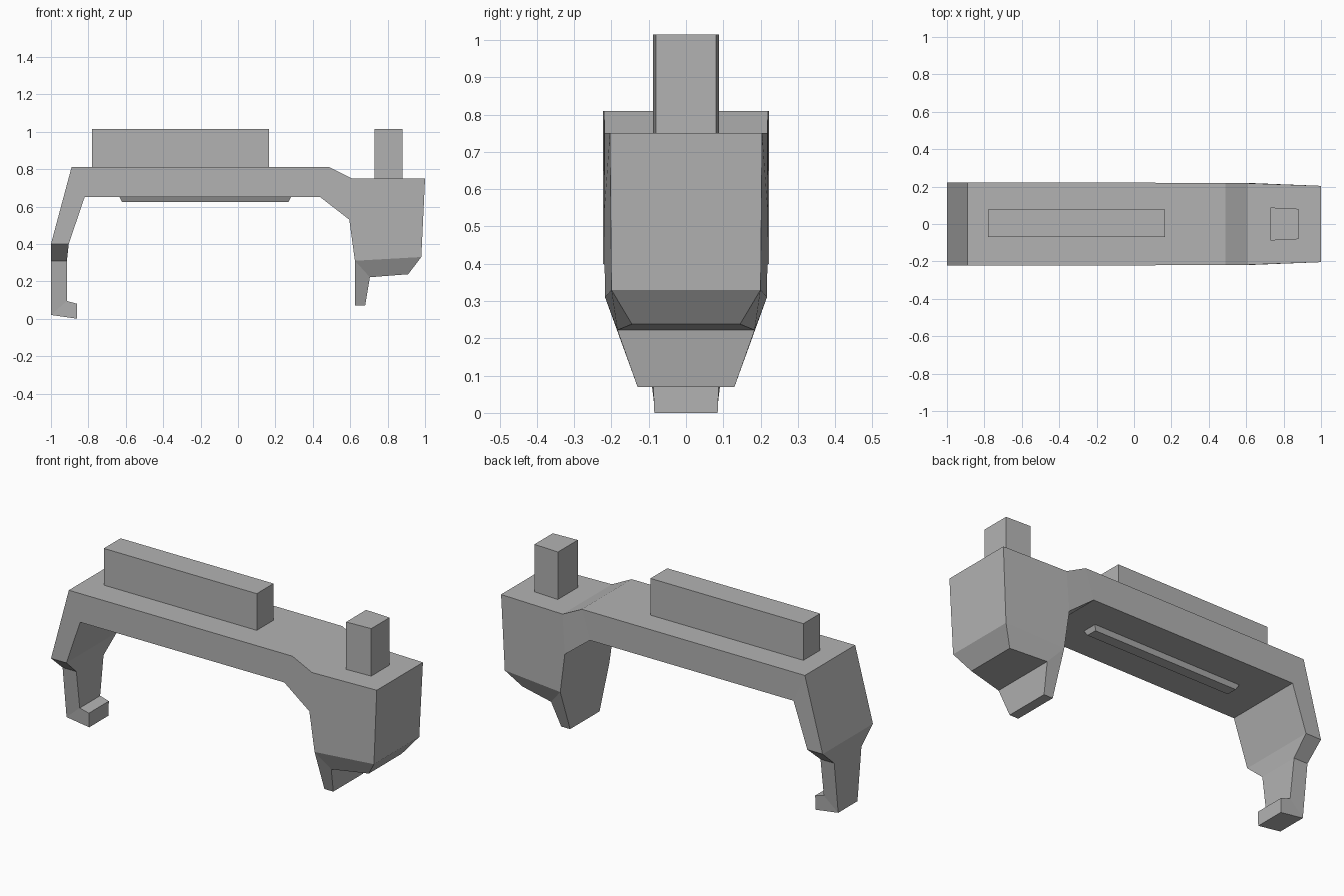
import bpy, bmesh

cube = bpy.data.objects.get("Cube")
if cube:
    bpy.data.objects.remove(cube, do_unlink=True)

grey = bpy.data.materials.new("plain grey")
grey.use_nodes = True
COLOUR = (0.45, 0.45, 0.45, 1)
grey.diffuse_color = COLOUR
grey.node_tree.nodes["Principled BSDF"].inputs["Base Color"].default_value = COLOUR


def slab(name, outline, panels=None, shift=0):
    """Side outline of (x, z, half width), mirrored over y and closed by a rim.
    Panels split the two sides into flat faces."""
    bm = bmesh.new()
    sides = [[bm.verts.new((x, s * w + shift, z)) for x, z, w in outline]
             for s in (-1, 1)]
    count = len(outline)
    for panel in panels or [range(count)]:
        for side in sides:
            bm.faces.new([side[i] for i in panel])
    for i in range(count):
        j = (i + 1) % count
        bm.faces.new((sides[0][i], sides[0][j], sides[1][j], sides[1][i]))
    bmesh.ops.recalc_face_normals(bm, faces=bm.faces)
    mesh = bpy.data.meshes.new(name)
    bm.to_mesh(mesh)
    bm.free()
    mesh.materials.append(grey)
    obj = bpy.data.objects.new(name, mesh)
    bpy.context.collection.objects.link(obj)
    return obj


# Main bracket: hooked foot, upright, beam, elbow, head and prong
frame = [
    (-1, .02, .085), (-1, .31, .12), (-1, .4, .222), (-.89, .81, .222),
    (.49, .81, .22), (.61, .75, .218), (1, .75, .204), (.98, .33, .2),
    (.91, .238, .145), (.705, .222, .184), (.68, .07, .13), (.625, .07, .13),
    (.625, .31, .217), (.595, .53, .22), (.44, .65, .22), (-.82, .65, .222),
    (-.905, .4, .222), (-.915, .31, .12), (-.915, .095, .09),
    (-.86, .08, .088), (-.86, 0, .085),
]
panels = [
    (0, 1, 17, 18), (0, 18, 19, 20),       # foot and hook
    (1, 2, 16, 17), (2, 3, 15, 16),        # neck and upright
    (3, 4, 14, 15), (4, 5, 13, 14),        # beam and elbow
    (5, 6, 7, 12, 13),                     # head
    (7, 8, 9, 12), (9, 10, 11, 12),        # chamfer and prong
]
slab("bracket_frame", frame, panels)

# Long block on the beam
slab("top_block", [(-.78, .8, .074), (-.78, 1.015, .074),
                   (.165, 1.015, .074), (.165, .8, .074)], shift=.004)

# Short post on the head
slab("head_post", [(.73, .74, .088), (.73, 1.015, .088),
                   (.88, 1.015, .081), (.88, .74, .081)])

# Thin bevelled rail under the beam
slab("under_rail", [(-.635, .655, .045), (.285, .655, .045),
                    (.27, .625, .03), (-.62, .625, .03)])
